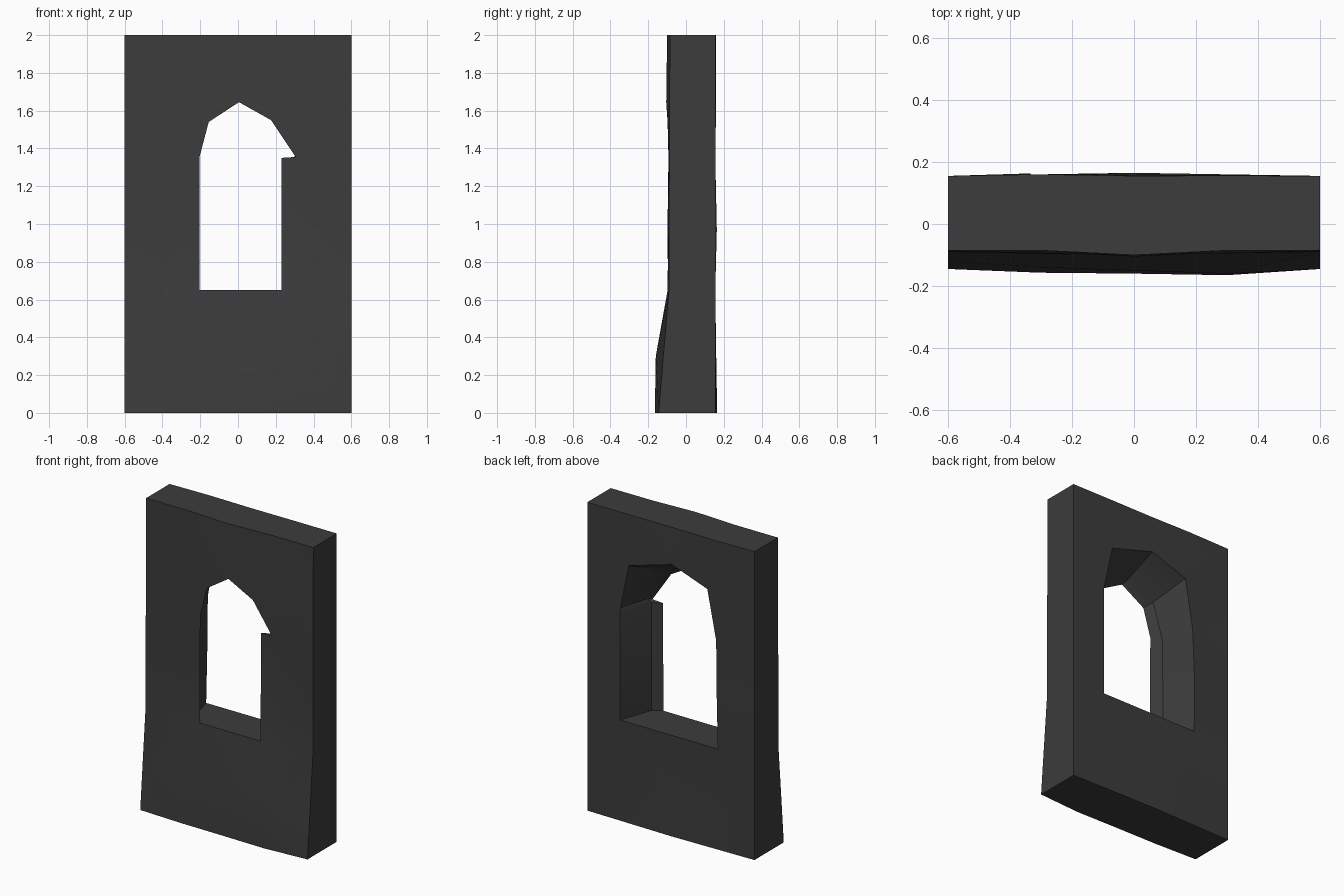
import bpy, bmesh
from mathutils import Vector
from mathutils.geometry import delaunay_2d_cdt

if "Cube" in bpy.data.objects:
    bpy.data.objects.remove(bpy.data.objects["Cube"])

XS = [-.6, -.3, 0, .3, .6]
ZS = [0, .3, .65, 1.0, 1.35, 1.65, 2.0]

# uneven plaster: y value at each (row z, column x)
FRONT = [[-.145, -.157, -.16, -.165, -.145],
         [-.12, -.14, -.15, -.16, -.12],
         [-.09, -.095, -.095, -.098, -.09],
         [-.09, -.10, -.095, -.10, -.09],
         [-.088, -.092, -.095, -.092, -.088],
         [-.087, -.095, -.105, -.095, -.087],
         [-.085, -.085, -.10, -.085, -.085]]
BACK = [[.155, .16, .165, .16, .155],
        [.155, .157, .16, .157, .155],
        [.155, .155, .155, .155, .155],
        [.155, .165, .16, .16, .155],
        [.155, .155, .155, .155, .155],
        [.155, .16, .16, .158, .155],
        [.155, .16, .155, .156, .155]]

# opening outlines: narrow chipped front, wide splayed back
HOLE_F = [(-.205, .65), (-.205, .97), (-.205, 1.35), (-.155, 1.54), (.005, 1.645),
          (.175, 1.55), (.305, 1.355), (.23, 1.35), (.23, .65)]
HOLE_M = [(-.28, .65), (-.275, .97), (-.27, 1.35), (-.2, 1.58), (0, 1.66),
          (.2, 1.58), (.315, 1.37), (.29, 1.35), (.29, .65)]
HOLE_B = [(-.337, .65), (-.335, .97), (-.325, 1.35), (-.265, 1.67), (-.01, 1.76),
          (.3, 1.67), (.362, 1.38), (.365, 1.34), (.365, .65)]


def cell(vals, v):
    i = max(k for k in range(len(vals) - 1) if k == 0 or vals[k] <= v)
    return i, (v - vals[i]) / (vals[i + 1] - vals[i])


def depth(tab, x, z):
    i, u = cell(XS, x)
    j, w = cell(ZS, z)
    a = tab[j][i] * (1 - u) + tab[j][i + 1] * u
    b = tab[j + 1][i] * (1 - u) + tab[j + 1][i + 1] * u
    return a * (1 - w) + b * w


def inside(p, poly):
    hit = False
    for (x1, z1), (x2, z2) in zip(poly, poly[1:] + poly[:1]):
        if (z1 > p[1]) != (z2 > p[1]) and p[0] < x1 + (p[1] - z1) * (x2 - x1) / (z2 - z1):
            hit = not hit
    return hit


bm = bmesh.new()
n = len(HOLE_F)

# perimeter of the slab
rim = ([(x, 0) for x in XS] + [(.6, z) for z in ZS[1:]] +
       [(x, 2.0) for x in XS[-2::-1]] + [(-.6, z) for z in ZS[-2:0:-1]])
inner = [(x, .3) for x in XS[1:-1]]


def sheet(tab, hole):
    """One wall face with a hole; returns its hole loop and rim loop."""
    pts = hole + rim + inner
    loops = [(i, (i + 1) % n) for i in range(n)]
    loops += [(n + i, n + (i + 1) % len(rim)) for i in range(len(rim))]
    co, _, tris, orig, _, _ = delaunay_2d_cdt([Vector(p) for p in pts], loops, [], 0, 1e-5)
    vs = [bm.verts.new((c.x, depth(tab, c.x, c.y), c.y)) for c in co]
    for t in tris:
        mid = sum((co[i] for i in t), Vector((0, 0))) / len(t)
        if not inside(mid, hole):
            bm.faces.new([vs[i] for i in t])
    by_input = {o: vs[k] for k, src in enumerate(orig) for o in src}
    return [by_input[i] for i in range(n)], [by_input[n + i] for i in range(len(rim))]


def bridge(a, b):
    for i in range(len(a)):
        j = (i + 1) % len(a)
        bm.faces.new((a[i], a[j], b[j], b[i]))


front_hole, front_rim = sheet(FRONT, HOLE_F)
back_hole, back_rim = sheet(BACK, HOLE_B)

# slab edges and window reveal
bridge(front_rim, back_rim)
reveal = [bm.verts.new((x, -.06, z)) for x, z in HOLE_M]
bridge(front_hole, reveal)
bridge(reveal, back_hole)
bmesh.ops.recalc_face_normals(bm, faces=bm.faces[:])

me = bpy.data.meshes.new("window_wall")
bm.to_mesh(me)
bm.free()
wall = bpy.data.objects.new("window_wall", me)
bpy.context.collection.objects.link(wall)

# dark stone
mat = bpy.data.materials.new("dark_stone")
mat.diffuse_color = (.045, .045, .045, 1)
mat.use_nodes = True
mat.node_tree.nodes["Principled BSDF"].inputs["Base Color"].default_value = mat.diffuse_color
me.materials.append(mat)

bpy.context.view_layer.objects.active = wall
wall.select_set(True)
bpy.ops.object.shade_smooth_by_angle(angle=.52)
